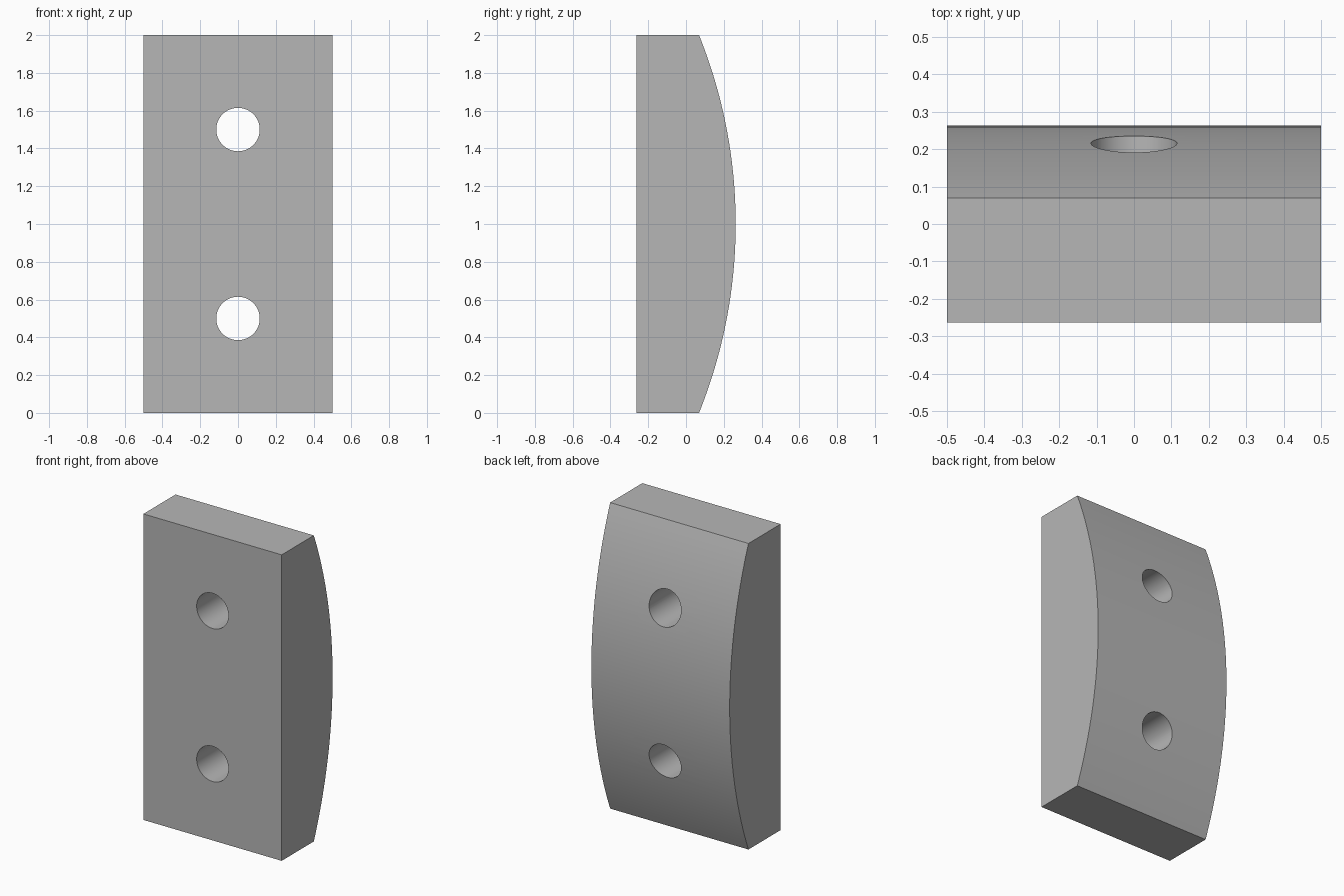
import bpy, bmesh, math

cube = bpy.data.objects.get("Cube")
if cube:
    bpy.data.objects.remove(cube, do_unlink=True)

HALF_WIDTH, FRONT, EDGE, CROWN = 0.5, -0.263, 0.069, 0.263
HOLE_RADIUS, HOLE_HEIGHTS = 0.115, (0.5, 1.5)
SEGMENTS = 48

grey = bpy.data.materials.new("plain_grey")
grey.use_nodes = True
colour = (0.47, 0.47, 0.47, 1)
grey.diffuse_color = colour
grey.node_tree.nodes["Principled BSDF"].inputs["Base Color"].default_value = colour

# Side profile: flat front, arched back
rise = CROWN - EDGE
radius = (1 + rise * rise) / (2 * rise)
sweep = math.asin(1 / radius)
profile = [(FRONT, 2), (FRONT, 0)]
for i in range(SEGMENTS + 1):
    a = sweep * (2 * i / SEGMENTS - 1)
    profile.append((CROWN - radius + radius * math.cos(a), 1 + radius * math.sin(a)))

# Block extruded across the width
bm = bmesh.new()
side = bm.faces.new([bm.verts.new((-HALF_WIDTH, y, z)) for y, z in profile])
extruded = bmesh.ops.extrude_face_region(bm, geom=[side], use_keep_orig=True)["geom"]
moved = [v for v in extruded if isinstance(v, bmesh.types.BMVert)]
bmesh.ops.translate(bm, verts=moved, vec=(2 * HALF_WIDTH, 0, 0))
bmesh.ops.recalc_face_normals(bm, faces=bm.faces)
mesh = bpy.data.meshes.new("curved_block")
bm.to_mesh(mesh)
bm.free()
mesh.materials.append(grey)
block = bpy.data.objects.new("curved_block", mesh)
bpy.context.collection.objects.link(block)


def drill(z):
    """Cut a round hole from front to back."""
    bpy.ops.mesh.primitive_cylinder_add(vertices=64, radius=HOLE_RADIUS, depth=2,
                                        location=(0, 0, z), rotation=(math.pi / 2, 0, 0))
    cutter = bpy.context.object
    cutter.name = "hole_cutter"
    cutter.hide_render = True
    cutter.data.materials.append(grey)
    cut = block.modifiers.new("hole", 'BOOLEAN')
    cut.operation = 'DIFFERENCE'
    cut.solver = 'EXACT'
    cut.object = cutter
    bpy.context.view_layer.objects.active = block
    bpy.ops.object.modifier_apply(modifier=cut.name)
    bpy.data.objects.remove(cutter, do_unlink=True)


# Two through holes
for height in HOLE_HEIGHTS:
    drill(height)

# Smooth arch and bores, crisp edges
bpy.ops.object.select_all(action='DESELECT')
block.select_set(True)
bpy.context.view_layer.objects.active = block
bpy.ops.object.shade_smooth_by_angle(angle=math.radians(15))
